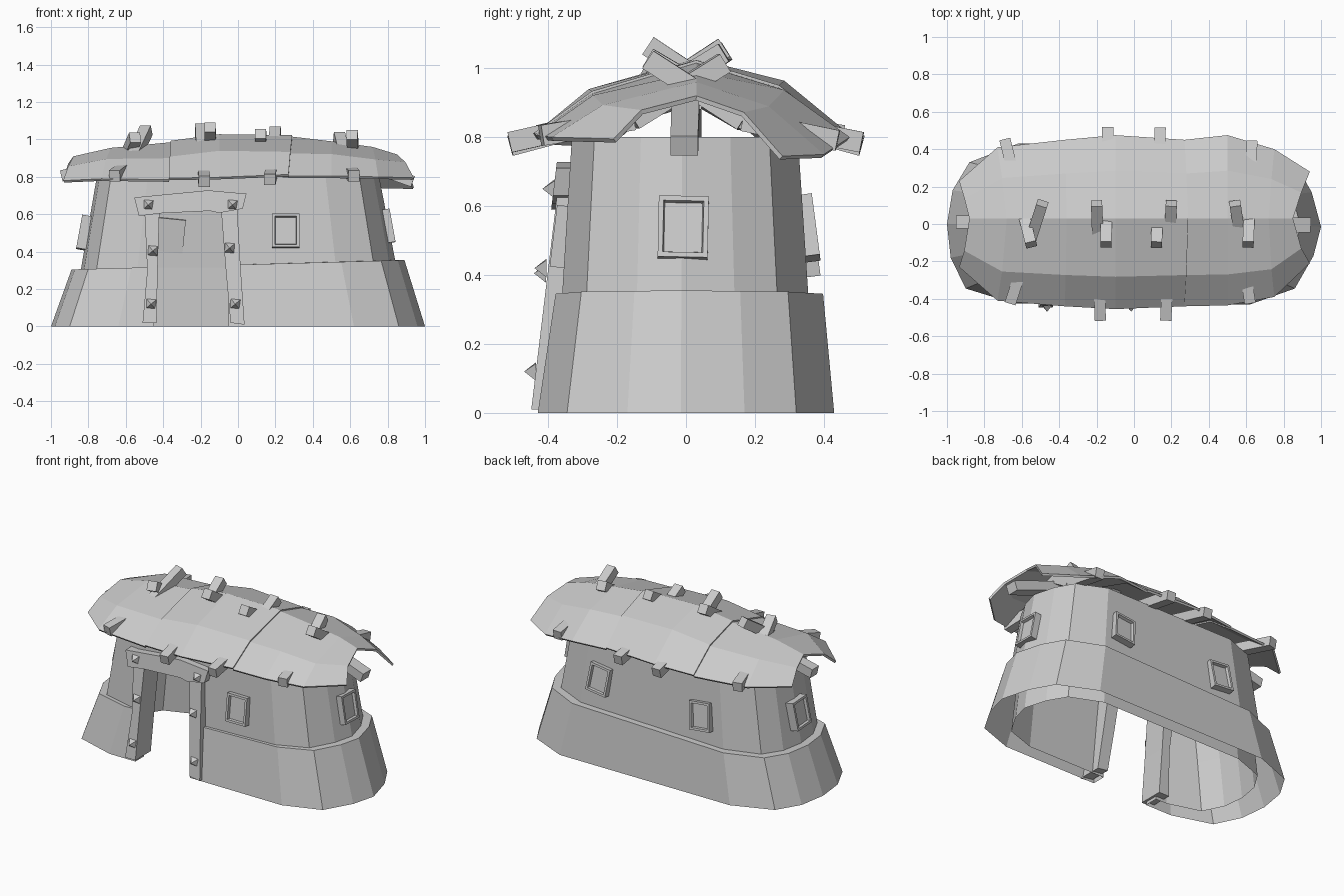
import bpy, bmesh, math
from mathutils import Vector, Matrix

old = bpy.data.objects.get("Cube")
if old:
    bpy.data.objects.remove(old, do_unlink=True)

grey = bpy.data.materials.new("plain_grey")
grey.use_nodes = True
COLOUR = (0.6, 0.6, 0.6, 1)
grey.diffuse_color = COLOUR
grey.node_tree.nodes["Principled BSDF"].inputs["Base Color"].default_value = COLOUR


def make(name, bm):
    bmesh.ops.recalc_face_normals(bm, faces=bm.faces)
    mesh = bpy.data.meshes.new(name)
    bm.to_mesh(mesh)
    bm.free()
    mesh.materials.append(grey)
    obj = bpy.data.objects.new(name, mesh)
    bpy.context.collection.objects.link(obj)
    return obj


def skin(rows, closed_rows=False, closed_cols=False):
    """Skin a grid of points with quads."""
    bm = bmesh.new()
    grid = [[bm.verts.new(p) for p in row] for row in rows]
    n, m = len(grid), len(grid[0])
    for i in range(n if closed_rows else n - 1):
        for j in range(m if closed_cols else m - 1):
            a, b = grid[i], grid[(i + 1) % n]
            k = (j + 1) % m
            bm.faces.new((a[j], a[k], b[k], b[j]))
    return bm


def box(name, size, matrix):
    bm = bmesh.new()
    bmesh.ops.create_cube(bm, size=1)
    bm.transform(matrix @ Matrix.Diagonal((*size, 1)))
    return make(name, bm)


def beam(name, start, end, width=0.06, height=0.06):
    a, b = Vector(start), Vector(end)
    turn = (b - a).to_track_quat('Y', 'Z').to_matrix().to_4x4()
    return box(name, (width, (b - a).length, height), Matrix.Translation((a + b) / 2) @ turn)


def prism(name, outline, front, depth):
    """Extrude an x-z outline backwards from the leaning front plane."""
    bm = skin([[(x, front + 0.12 * z + d, z) for x, z in outline] for d in (0, depth)], closed_cols=True)
    bmesh.ops.holes_fill(bm, edges=bm.edges)
    make(name, bm)


# Hollow wall: flared skirt, ledge, leaning upper wall and inner lining
plan = [(0.62, -0.43), (0.86, -0.345), (0.96, -0.17), (1, -0.015), (0.95, 0.17), (0.865, 0.32), (0.62, 0.43),
        (-0.62, 0.43), (-0.88, 0.33), (-0.97, 0.18), (-1, 0), (-0.98, -0.18), (-0.9, -0.345), (-0.64, -0.425)]
# level: x scale, front y scale, back y scale, z
levels = [(1, 1, 1, 0), (0.89, 0.88, 0.925, 0.33), (0.84, 0.835, 0.825, 0.33), (0.755, 0.77, 0.755, 0.8),
          (0.71, 0.71, 0.7, 0.8), (0.79, 0.77, 0.77, 0.315), (0.83, 0.79, 0.79, 0)]
rows = []
for i, (sx, front, back, z) in enumerate(levels):
    rise = 0.025 if i in (1, 2) else 0
    rows.append([(x * sx, y * (front if y < 0 else back), z + rise * x) for x, y in plan])
wall = make("wall", skin(rows, closed_rows=True, closed_cols=True))

# Doorway
cutter = box("doorway_cutter", (0.4, 0.5, 0.8), Matrix.Translation((-0.25, -0.42, 0.23)))
cutter.hide_render = True
cut = wall.modifiers.new("doorway", 'BOOLEAN')
cut.operation = 'DIFFERENCE'
cut.object = cutter
bpy.context.view_layer.objects.active = wall
bpy.ops.object.modifier_apply(modifier="doorway")
bpy.data.objects.remove(cutter, do_unlink=True)

# The gap between skirt and lining is open underneath
bm = bmesh.new()
bm.from_mesh(wall.data)
bottom = [f for f in bm.faces if max(v.co.z for v in f.verts) < 0.01]
bmesh.ops.delete(bm, geom=bottom, context='FACES')
bm.to_mesh(wall.data)
bm.free()

# Door frame
prism("door_post_right", [(-0.51, 0.02), (-0.435, 0.02), (-0.43, 0.3), (-0.42, 0.62),
                          (-0.5, 0.62), (-0.485, 0.3)], -0.45, 0.16)
prism("door_post_left", [(-0.04, 0.02), (0.035, 0.01), (0.015, 0.3), (-0.005, 0.64),
                         (-0.09, 0.62), (-0.065, 0.3)], -0.45, 0.16)
prism("door_lintel", [(-0.53, 0.59), (-0.42, 0.605), (-0.15, 0.618), (-0.1, 0.607), (0.025, 0.63),
                      (0.045, 0.71), (-0.16, 0.728), (-0.555, 0.69)], -0.462, 0.13)

# Pyramid studs on the door frame
for x, z in [(-0.48, 0.65), (-0.03, 0.65), (-0.455, 0.405), (-0.045, 0.42), (-0.465, 0.12), (-0.015, 0.12)]:
    bm = bmesh.new()
    bmesh.ops.create_cone(bm, cap_ends=True, segments=4, radius1=0.036, radius2=0, depth=0.035)
    bm.transform(Matrix.Translation((x, -0.464 + 0.1 * z, z)) @ Matrix.Rotation(math.pi / 2, 4, 'X')
                 @ Matrix.Rotation(0.7, 4, 'Z'))
    make("door_stud", bm)


# Windows: a flat frame around a shallow sunken pane
def window(name, place, yaw, lean, roll=0):
    bm = bmesh.new()
    bmesh.ops.create_cube(bm, size=1)
    bm.transform(Matrix.Diagonal((0.145, 0.07, 0.18, 1)))
    front = min(bm.faces, key=lambda f: f.calc_center_median().y)
    bmesh.ops.inset_region(bm, faces=[front], thickness=0.02)
    bmesh.ops.inset_region(bm, faces=[front], thickness=0.005)
    bmesh.ops.translate(bm, verts=front.verts, vec=(0, 0.018, 0))
    bm.transform(Matrix.Translation(place) @ Matrix.Rotation(yaw, 4, 'Z')
                 @ Matrix.Rotation(-lean, 4, 'X') @ Matrix.Rotation(roll, 4, 'Y'))
    make(name, bm)


window("window_front", (0.255, -0.35, 0.51), 0, 0.12)
window("window_back_left", (0.38, 0.343, 0.535), math.pi, 0.13, 0.13)
window("window_back_right", (-0.36, 0.343, 0.49), math.pi, 0.13, -0.1)
window("window_left", (0.792, -0.008, 0.535), math.pi / 2, 0.18, 0.02)
window("window_right", (-0.815, 0, 0.5), -math.pi / 2, 0.18, -0.05)

# Sagging roof in three overlapping panels
# station: ridge x, eave x, front eave y and z, back eave y and z, ridge z
stations = [(-0.88, -0.935, -0.23, 0.78, 0.23, 0.79, 0.91),
            (-0.68, -0.73, -0.41, 0.79, 0.41, 0.8, 0.955),
            (-0.36, -0.37, -0.44, 0.785, 0.45, 0.79, 0.985),
            (-0.1, -0.1, -0.455, 0.79, 0.475, 0.8, 1.02),
            (0.29, 0.27, -0.44, 0.805, 0.45, 0.8, 1.015),
            (0.5, 0.5, -0.435, 0.805, 0.475, 0.8, 0.99),
            (0.72, 0.75, -0.39, 0.8, 0.4, 0.75, 0.96),
            (0.85, 0.94, -0.21, 0.795, 0.28, 0.745, 0.92)]


def roof_row(station, lift, bump):
    rx, ex, fy, fz, by, bz, rz = station
    mx = (rx + ex) / 2
    row = [(ex, fy, fz), (mx, fy * 0.62, fz + (rz - fz) * 0.55 + bump), (rx, 0.03, rz),
           (mx, by * 0.6, bz + (rz - bz) * 0.64 + bump), (ex, by, bz)]
    return [(x, y, z + lift) for x, y, z in row]


for name, first, last, lift in [("roof_panel_right", 0, 2, 0), ("roof_panel_middle", 2, 4, 0.008),
                                ("roof_panel_left", 4, 7, 0)]:
    panel = make(name, skin([roof_row(stations[i], lift, 0.015 if i % 2 else 0.005)
                             for i in range(first, last + 1)]))
    thick = panel.modifiers.new("thickness", 'SOLIDIFY')
    thick.thickness = 0.014
    thick.offset = -1 if panel.data.polygons[0].normal.z > 0 else 1

# Bent rafters crossing at the ridge: eave x, eave y, eave z, tip x, tip z
for ex, ey, ez, tx, tz in [(-0.66, -0.42, 0.805, -0.49, 1.05), (-0.69, 0.45, 0.805, -0.55, 1.01),
                           (-0.18, -0.51, 0.775, -0.2, 1.06), (-0.14, 0.51, 0.775, -0.15, 1.065),
                           (0.17, -0.51, 0.785, 0.2, 1.045), (0.14, 0.51, 0.785, 0.12, 1.03),
                           (0.62, -0.42, 0.805, 0.54, 1.015), (0.63, 0.44, 0.79, 0.61, 1.025)]:
    eave = Vector((ex, ey, ez))
    tip = Vector((tx, math.copysign(0.11, -ey), tz))
    middle = (eave + tip) / 2 - Vector((0, 0, 0.06))
    beam("rafter_eave", eave, middle)
    beam("rafter_tip", middle, tip)

# Sloping end beams under the ridge
beam("end_beam_left", (0.935, -0.005, 0.775), (0.5, 0, 0.93), 0.08, 0.06)
beam("end_beam_right", (-0.945, 0.01, 0.805), (-0.5, 0.01, 0.91), 0.07, 0.06)
